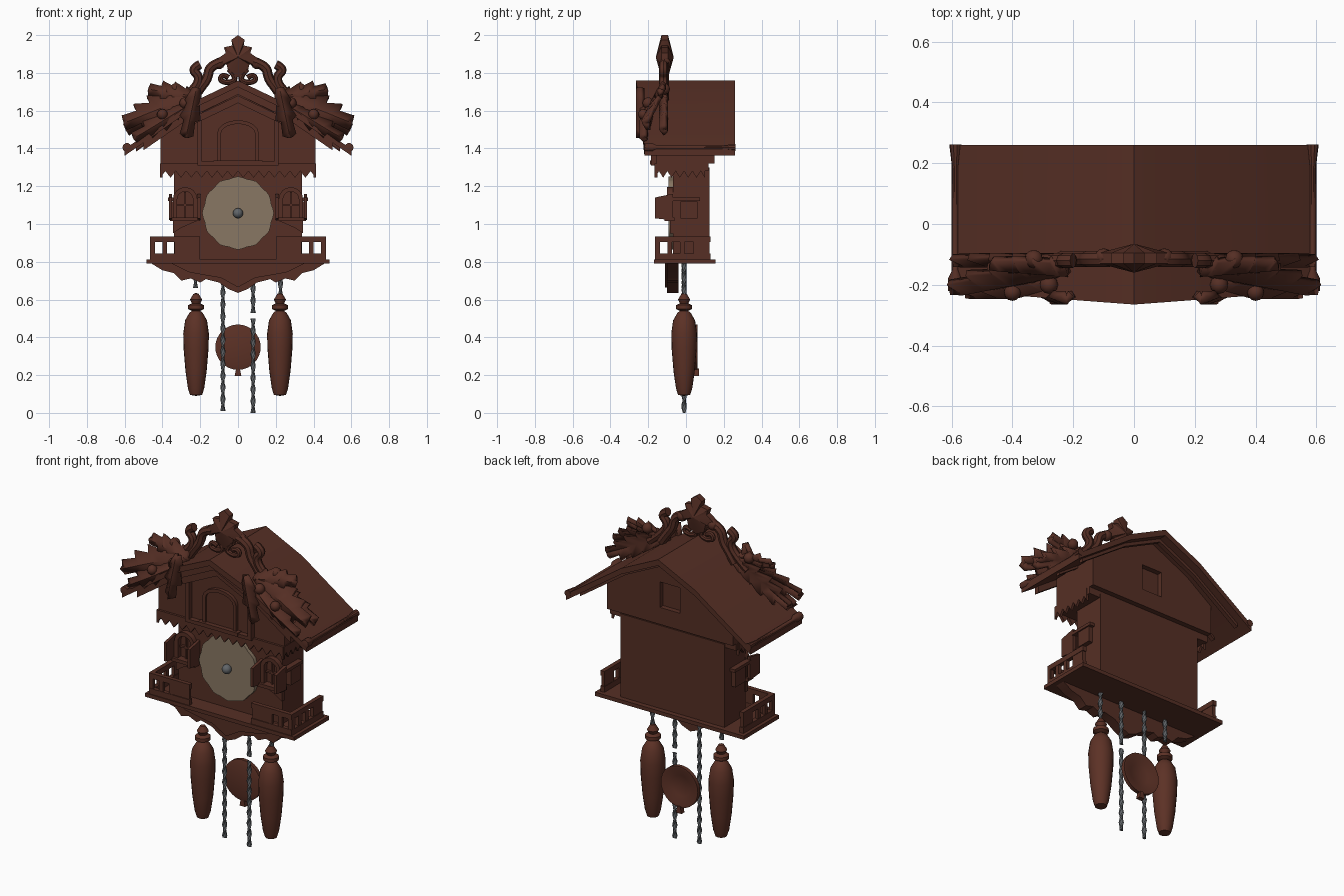
import bpy, bmesh, math
from mathutils import Vector, Matrix

cube = bpy.data.objects.get("Cube")
if cube:
    bpy.data.objects.remove(cube, do_unlink=True)


def material(name, rgb):
    m = bpy.data.materials.new(name)
    m.use_nodes = True
    m.diffuse_color = (*rgb, 1)
    m.node_tree.nodes["Principled BSDF"].inputs["Base Color"].default_value = (*rgb, 1)
    return m


WOOD = material("dark_wood", (0.092, 0.028, 0.018))
WARM = material("warm_wood", (0.108, 0.031, 0.019))
TAN = material("dial_tan", (0.25, 0.185, 0.125))
STEEL = material("steel_grey", (0.12, 0.13, 0.14))
made = []


def finish(name, bm, mat=WOOD, mirror=False):
    bmesh.ops.recalc_face_normals(bm, faces=bm.faces)
    me = bpy.data.meshes.new(name)
    bm.to_mesh(me)
    bm.free()
    me.materials.append(mat)
    ob = bpy.data.objects.new(name, me)
    bpy.context.collection.objects.link(ob)
    if mirror:
        ob.modifiers.new("mirror", 'MIRROR').use_mirror_merge = False
    made.append(ob)
    return ob


def prism(name, pts, a, b, mat=WOOD, mirror=False, axis='y'):
    """Extrude an outline from depth a to b along y (outline x,z) or x (outline y,z)."""
    bm = bmesh.new()
    at = (lambda p, d: (p[0], d, p[1])) if axis == 'y' else (lambda p, d: (d, p[0], p[1]))
    lo = [bm.verts.new(at(p, a)) for p in pts]
    hi = [bm.verts.new(at(p, b)) for p in pts]
    bm.faces.new(lo)
    bm.faces.new(hi[::-1])
    for i in range(len(pts)):
        j = (i + 1) % len(pts)
        bm.faces.new((lo[i], lo[j], hi[j], hi[i]))
    return finish(name, bm, mat, mirror)


def box(name, x0, x1, y0, y1, z0, z1, mat=WOOD, mirror=False):
    return prism(name, [(x0, z0), (x1, z0), (x1, z1), (x0, z1)], y0, y1, mat, mirror)


def lathe(name, profile, loc, mat, axis='z', mirror=False, steps=20):
    bm = bmesh.new()
    vs = [bm.verts.new((r, 0, h)) for r, h in profile]
    es = [bm.edges.new(p) for p in zip(vs, vs[1:])]
    bmesh.ops.spin(bm, geom=vs + es, cent=(0, 0, 0), axis=(0, 0, 1),
                   angle=math.tau, steps=steps, use_duplicate=False)
    bmesh.ops.remove_doubles(bm, verts=bm.verts, dist=1e-4)
    if axis == 'y':
        bmesh.ops.rotate(bm, verts=bm.verts, matrix=Matrix.Rotation(-math.pi / 2, 3, 'X'))
    bmesh.ops.translate(bm, verts=bm.verts, vec=loc)
    return finish(name, bm, mat, mirror)


def ball(name, loc, r, mat=WOOD, mirror=False):
    bm = bmesh.new()
    bmesh.ops.create_uvsphere(bm, u_segments=12, v_segments=8, radius=r)
    bmesh.ops.translate(bm, verts=bm.verts, vec=loc)
    return finish(name, bm, mat, mirror)


def arch(cx, z0, half, spring, rise, n=8):
    """Arched doorway outline, left foot round to right foot."""
    top = [(cx - half * math.cos(math.pi * i / n), spring + rise * math.sin(math.pi * i / n))
           for i in range(n + 1)]
    return [(cx - half, z0)] + top + [(cx + half, z0)]


def scroll(name, pts, y, r):
    cu = bpy.data.curves.new(name, 'CURVE')
    cu.dimensions = '3D'
    cu.bevel_depth, cu.bevel_resolution, cu.use_fill_caps = r, 2, True
    sp = cu.splines.new('NURBS')
    sp.points.add(len(pts) - 1)
    for p, (x, z) in zip(sp.points, pts):
        p.co = (x, y, z, 1)
    sp.use_endpoint_u, sp.order_u, sp.resolution_u = True, 3, 5
    tmp = bpy.data.objects.new(name + "_path", cu)
    bpy.context.collection.objects.link(tmp)
    me = bpy.data.meshes.new_from_object(tmp.evaluated_get(bpy.context.evaluated_depsgraph_get()))
    bpy.data.objects.remove(tmp, do_unlink=True)
    bm = bmesh.new()
    bm.from_mesh(me)
    return finish(name, bm, WOOD, True)


def leaf(name, base, tip, half, teeth, y_at):
    """Toothed leaf with a raised spine."""
    b, t = Vector(base), Vector(tip)
    d = t - b
    n = Vector((-d.y, d.x)).normalized()
    bm = bmesh.new()
    rows = []
    for i in range(2 * teeth + 1):
        s = i / (2 * teeth)
        w = half * (math.sin(math.pi * (0.12 + 0.87 * s)) ** 0.8) * (1 if i % 2 else 0.55)
        row = []
        for k in (-1, 0, 1):
            fwd = 0.11 if (k and i % 2) else 0
            p = b + d * min(1, s + fwd) + n * w * k
            row.append(bm.verts.new((p.x, y_at(p.y) - (0 if k else 0.022), p.y)))
        rows.append(row)
    for r0, r1 in zip(rows, rows[1:]):
        for k in (0, 1):
            bm.faces.new((r0[k], r0[k + 1], r1[k + 1], r1[k]))
    ob = finish(name, bm, WOOD, True)
    sol = ob.modifiers.new("thickness", 'SOLIDIFY')
    sol.thickness, sol.offset = 0.026, 0
    return ob


def roof_z(x):
    x = abs(x)
    return 1.76 - 0.48 * x if x < 0.24 else 1.645 - 0.69 * (x - 0.24)


def gable_band(name, top, bottom, reach, y0, y1):
    xs = [-reach, -0.24, 0, 0.24, reach]
    pts = [(x, roof_z(x) - top) for x in xs] + [(x, roof_z(x) - bottom) for x in xs[::-1]]
    return prism(name, pts, y0, y1)


# Roof: bent gable shell, front edge leaning forward at the ridge
roof = gable_band("roof", 0, 0.035, 0.6, -0.265, 0.26)
for v in roof.data.vertices:
    if v.co.y < 0:
        v.co.y += 0.075 * abs(v.co.x)
lathe("eave_log", [(0, -0.225), (0.024, -0.22), (0.024, -0.18), (0.01, -0.15), (0.01, 0.18), (0.02, 0.262),
                   (0, 0.262)], (0.588, 0, 1.405), WOOD, 'y', True, 10)
gable_band("front_bargeboard", 0.03, 0.075, 0.5, -0.225, -0.195)
gable_band("inner_gable_moulding", 0.08, 0.12, 0.25, -0.2, -0.15)
gable_band("back_rafter", 0.03, 0.055, 0.54, 0.19, 0.215)
gable_band("middle_rafter", 0.03, 0.05, 0.54, 0.0, 0.025)

# Upper storey
side = [(0.41, 1.49), (0.24, 1.61), (0, 1.725)]
prism("upper_storey", [(-0.41, 1.28), (0.41, 1.28)] + side + [(-x, z) for x, z in side[1::-1]],
      -0.155, 0.12)
prism("back_gable", [(0, 1.32), (0.41, 1.32)] + side +
      [(0, 1.57), (0.065, 1.57), (0.065, 1.42), (0, 1.42)], 0.12, 0.15, mirror=True)


def zigzag(a, b, teeth):
    n = 2 * teeth
    return [(a + (b - a) * i / n, 1.28 if i % 2 else 1.245) for i in range(n + 1)] + [(b, 1.32), (a, 1.32)]


prism("front_valance", zigzag(-0.412, 0.412, 15), -0.168, -0.15)
prism("side_valance", zigzag(-0.165, 0.1, 6), 0.4, 0.414, mirror=True, axis='x')

# Gable doorway with arched door
prism("gable_frame", [(0, 1.31), (0.215, 1.31), (0.215, 1.615), (0, 1.715), (0, 1.685),
                      (0.19, 1.59), (0.19, 1.33), (0, 1.33)], -0.185, -0.15, mirror=True)
prism("door_frame", arch(0, 1.33, 0.11, 1.48, 0.07) + arch(0, 1.33, 0.09, 1.48, 0.05)[::-1], -0.175, -0.15)
prism("door_panel", arch(0, 1.33, 0.09, 1.48, 0.05), -0.163, -0.15)
box("door_sill", -0.13, 0.13, -0.19, -0.15, 1.315, 1.335)

# Lower storey
box("lower_storey", -0.338, 0.338, -0.07, 0.125, 0.8, 1.3)

# Dial with a gently scalloped edge, and hub
dial = [((0.186 + 0.004 * math.cos(12 * a)) * math.cos(a), 1.058 + (0.19 + 0.004 * math.cos(12 * a)) * math.sin(a))
        for a in (math.tau * i / 48 for i in range(48))]
prism("dial", dial, -0.092, -0.065, TAN)
ball("dial_hub", (0, -0.105, 1.057), 0.027, STEEL)

# Windows with shutters on the front corners
prism("window_frame", arch(0.28, 1.03, 0.065, 1.13, 0.065) + arch(0.28, 1.03, 0.042, 1.13, 0.042)[::-1],
      -0.1, -0.065, mirror=True)
box("window_post", 0.275, 0.285, -0.085, -0.065, 1.03, 1.17, mirror=True)
box("window_bar", 0.24, 0.32, -0.085, -0.065, 1.095, 1.105, mirror=True)
box("window_sill", 0.2, 0.36, -0.115, -0.06, 1.015, 1.035, mirror=True)
prism("sill_bracket", [(0.22, 1.015), (0.345, 1.015), (0.345, 0.95), (0.3, 0.98)], -0.085, -0.06, mirror=True)
for label, x in (("inner", 0.198), ("outer", 0.35)):
    prism(label + "_shutter", [(-0.165, 1.03), (-0.07, 1.02), (-0.07, 1.16), (-0.165, 1.14)],
          x, x + 0.016, mirror=True, axis='x')
box("side_shutter", 0.335, 0.365, -0.03, 0.06, 1.03, 1.12, mirror=True)
box("side_shelf", 0.335, 0.37, -0.075, 0.075, 1.122, 1.14, mirror=True)

# Balcony platform, railings and carved apron
box("platform", -0.485, 0.485, -0.17, 0.155, 0.79, 0.812)
for label, z0, z1 in (("bottom", 0.812, 0.845), ("top", 0.905, 0.935)):
    box(label + "_front_rail", 0.2, 0.465, -0.165, -0.14, z0, z1, mirror=True)
    box(label + "_side_rail", 0.44, 0.465, -0.14, 0.13, z0, z1, mirror=True)
box("front_rail_panel", 0.205, 0.31, -0.16, -0.142, 0.84, 0.91, mirror=True)
box("side_rail_panel", 0.442, 0.462, 0.04, 0.125, 0.84, 0.91, mirror=True)
for i in range(3):
    x, y = 0.31 + 0.065 * i, -0.163 + 0.065 * i
    box("front_baluster", x, x + 0.025, -0.163, -0.142, 0.812, 0.92, mirror=True)
    box("side_baluster", 0.442, 0.463, y, y + 0.025, 0.812, 0.92, mirror=True)
prism("carved_apron", [(0, 0.8), (0, 0.635), (0.05, 0.655), (0.1, 0.69), (0.17, 0.708), (0.2, 0.69),
                       (0.25, 0.712), (0.3, 0.70), (0.34, 0.74), (0.4, 0.755), (0.465, 0.795)],
      -0.1, -0.04, mirror=True)
prism("apron_overlay", [(0, 0.8), (0, 0.665), (0.09, 0.715), (0.18, 0.73), (0.26, 0.745), (0.36, 0.795)],
      -0.11, -0.095, mirror=True)

# Crest: lobed top leaf, scrolls and beads
crest = [(0, 2.0), (0.035, 1.975), (0.03, 1.945), (0.075, 1.935), (0.065, 1.905),
         (0.115, 1.87), (0.1, 1.835), (0.06, 1.845), (0.05, 1.80), (0, 1.775)]
top_leaf = prism("crest_leaf", crest + [(-x, z) for x, z in crest[-2:0:-1]], -0.13, -0.095)
bm = bmesh.new()
bm.from_mesh(top_leaf.data)
bmesh.ops.poke(bm, faces=[f for f in bm.faces if len(f.verts) > 4], offset=0.03)
bm.to_mesh(top_leaf.data)
bm.free()
scroll("crest_curl", [(0.05, 1.82), (0.0, 1.77), (0.05, 1.745), (0.1, 1.76), (0.08, 1.795), (0.05, 1.775)], -0.12, 0.014)
scroll("crest_arm", [(0.08, 1.86), (0.15, 1.84), (0.16, 1.77), (0.2, 1.72), (0.24, 1.66)], -0.115, 0.026)
scroll("vine", [(0.2, 1.845), (0.25, 1.82), (0.2, 1.78), (0.23, 1.71), (0.32, 1.64)], -0.12, 0.024)
for x, y, z, r in ((0.1, -0.11, 1.85, 0.03), (0.33, -0.115, 1.715, 0.03), (0.28, -0.2, 1.64, 0.03),
                   (0.4, -0.225, 1.58, 0.028)):
    ball("crest_bead", (x, y, z), r, mirror=True)


# Leaf sprays draping forward over the roof edge
def drape(z):
    return -0.115 - max(0, min(0.085, (1.72 - z) * 0.5))


leaf("spray_leaf_back", (0.22, 1.69), (0.59, 1.5), 0.07, 5, lambda z: -0.108)
leaf("spray_leaf_long", (0.22, 1.68), (0.6, 1.535), 0.088, 5, drape)
leaf("spray_leaf_upper", (0.22, 1.67), (0.47, 1.71), 0.058, 4, drape)
leaf("spray_leaf_lower", (0.27, 1.62), (0.55, 1.455), 0.052, 4, lambda z: drape(z) - 0.012)
leaf("drooping_leaf", (0.22, 1.72), (0.275, 1.46), 0.052, 3, lambda z: -0.23)

# Hanging weights
lathe("weight", [(0, 0.09), (0.032, 0.095), (0.043, 0.13), (0.056, 0.22), (0.066, 0.34), (0.068, 0.42),
                 (0.058, 0.49), (0.035, 0.53), (0.022, 0.54), (0.042, 0.55), (0.042, 0.57),
                 (0.022, 0.58), (0.032, 0.6), (0.014, 0.63), (0, 0.635)], (0.222, -0.01, 0), WARM, mirror=True)

# Pendulum bob, dished at the back
lathe("pendulum_bob", [(0, 0.03), (0.09, 0.032), (0.12, 0.04), (0.12, 0.062), (0.108, 0.062), (0.06, 0.045),
                       (0, 0.04)], (0, 0, 0.348), WARM, 'y', steps=32)
prism("pendulum_tab", [(-0.01, 0.235), (0.01, 0.235), (0.018, 0.195), (-0.018, 0.195)], 0.04, 0.068, WARM)


# Twisted chains
def chain(name, x, z0, z1):
    bm = bmesh.new()
    count = max(2, round((z1 - z0) / 0.012))
    rings = []
    for i in range(count + 1):
        turn = Matrix.Rotation(i * 0.6, 3, 'Z')
        rings.append([bm.verts.new(turn @ Vector((0.014 * math.cos(a), 0.008 * math.sin(a), 0))
                                   + Vector((x, -0.01, z0 + (z1 - z0) * i / count)))
                      for a in (math.tau * k / 6 for k in range(6))])
    for r0, r1 in zip(rings, rings[1:]):
        for k in range(6):
            bm.faces.new((r0[k], r0[k - 1], r1[k - 1], r1[k]))
    bm.faces.new(rings[0])
    bm.faces.new(rings[-1])
    finish(name, bm, STEEL)


for x, z0, z1 in ((-0.08, 0.01, 0.8), (0.08, 0, 0.5), (0.08, 0.53, 0.8), (-0.225, 0.66, 0.8), (0.225, 0.62, 0.8)):
    chain("chain", x, z0, z1)

# Smooth rounded parts, keep carved edges sharp
bpy.ops.object.select_all(action='DESELECT')
for ob in made:
    ob.select_set(True)
bpy.context.view_layer.objects.active = made[0]
bpy.ops.object.shade_smooth_by_angle(angle=math.radians(35))
